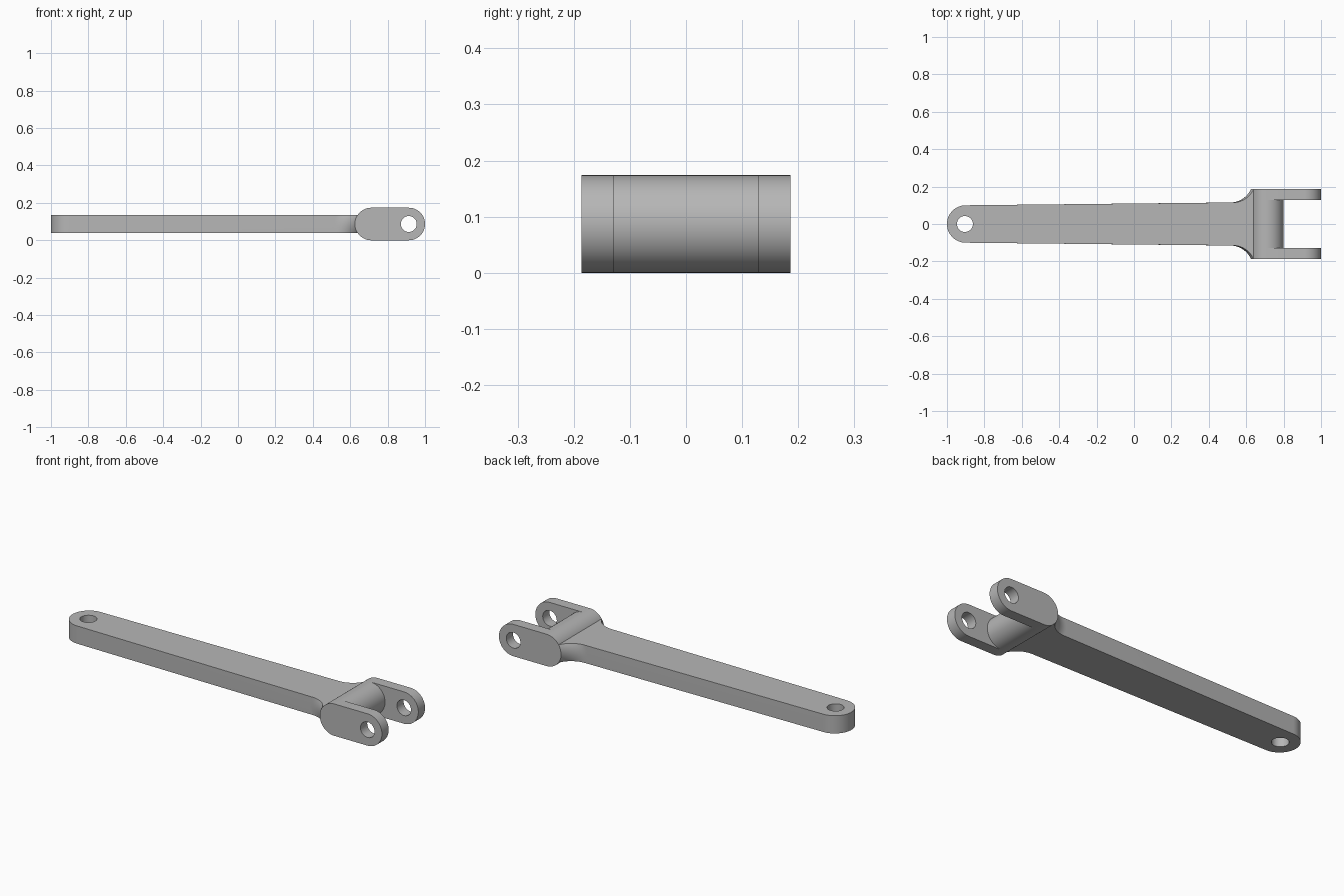
import bpy, bmesh
from math import sin, cos, pi, sqrt, asin

cube = bpy.data.objects.get("Cube")
if cube:
    bpy.data.objects.remove(cube)

R = 0.087            # fork radius, also the height of the centre line
KNUCKLE_X = 0.712    # axis of the cross barrel
PIN_X = 0.913        # axis of the fork pin holes
EYE_X = -0.904       # axis of the arm hole
HALF_W, INNER_W = 0.186, 0.128
HALF_T = 0.0485      # half thickness of the arm
HOLE_R = 0.0425

steel = bpy.data.materials.new("steel grey")
steel.use_nodes = True
grey = (0.47, 0.47, 0.47, 1)
steel.diffuse_color = grey
steel.node_tree.nodes["Principled BSDF"].inputs["Base Color"].default_value = grey


def loft(name, rings, caps=True):
    """Join equal closed rings of points into a solid."""
    bm = bmesh.new()
    loops = [[bm.verts.new(p) for p in ring] for ring in rings]
    n = len(loops[0])
    for a, b in zip(loops, loops[1:]):
        for i in range(n):
            j = (i + 1) % n
            bm.faces.new((a[i], a[j], b[j], b[i]))
    if caps:
        bm.faces.new(loops[0][::-1])
        bm.faces.new(loops[-1])
    bmesh.ops.recalc_face_normals(bm, faces=bm.faces)
    mesh = bpy.data.meshes.new(name)
    bm.to_mesh(mesh)
    bm.free()
    mesh.materials.append(steel)
    obj = bpy.data.objects.new(name, mesh)
    bpy.context.collection.objects.link(obj)
    return obj


def activate(obj):
    bpy.ops.object.select_all(action='DESELECT')
    obj.select_set(True)
    bpy.context.view_layer.objects.active = obj


def smooth(obj):
    activate(obj)
    bpy.ops.object.shade_smooth_by_angle(angle=pi / 6)


def drill(obj, location, rotation=(0, 0, 0)):
    """Cut a round pin hole through the part."""
    bpy.ops.mesh.primitive_cylinder_add(vertices=48, radius=HOLE_R, depth=0.4,
                                        location=location, rotation=rotation)
    cutter = bpy.context.object
    cutter.hide_render = True
    cutter.data.materials.append(steel)
    activate(obj)
    mod = obj.modifiers.new("pin hole", 'BOOLEAN')
    mod.operation, mod.solver, mod.object = 'DIFFERENCE', 'EXACT', cutter
    bpy.ops.object.modifier_apply(modifier=mod.name)
    bpy.data.objects.remove(cutter)


def arc(cx, cz, r, start, end, steps):
    return [(cx + r * cos(start + (end - start) * i / steps),
             cz + r * sin(start + (end - start) * i / steps)) for i in range(steps + 1)]


# Tapered arm: rounded eye end, flared fillets that follow the barrel
def arm_ring(dz):
    fillet_r, root_w = 0.12, 0.115
    barrel_face = KNUCKLE_X - sqrt(R * R - dz * dz)
    fillet_y = root_w + fillet_r
    fillet_x = barrel_face - 0.11
    last = -asin((fillet_y - HALF_W) / fillet_r)
    side = arc(fillet_x, fillet_y, fillet_r, last, -pi / 2, 14)
    side = [(KNUCKLE_X, HALF_W - 0.01)] + side
    eye = arc(-0.9, 0, 0.1, pi / 2, 3 * pi / 2, 32)
    outline = side + eye + [(x, -y) for x, y in reversed(side)]
    return [(x, y, R + dz) for x, y in outline]


arm = loft("arm", [arm_ring(HALF_T * i / 5) for i in range(-5, 6)])
drill(arm, (EYE_X, 0, R))
smooth(arm)

# Cross barrel between the fork cheeks
barrel_outline = arc(KNUCKLE_X, R, R, 0, 2 * pi, 64)[:-1]
barrel = loft("cross_barrel", [[(x, y, z) for x, z in barrel_outline]
                               for y in (-INNER_W, INNER_W)], caps=False)
smooth(barrel)

# Fork cheeks: round-ended plates with pin holes
cheek_outline = (arc(PIN_X, R, R, -pi / 2, pi / 2, 32)
                 + arc(KNUCKLE_X, R, R, pi / 2, 3 * pi / 2, 32))
for name, sign in (("right_cheek", -1), ("left_cheek", 1)):
    cheek = loft(name, [[(x, sign * y, z) for x, z in cheek_outline]
                        for y in (INNER_W, HALF_W)])
    drill(cheek, (PIN_X, sign * (INNER_W + HALF_W) / 2, R), (pi / 2, 0, 0))
    smooth(cheek)
